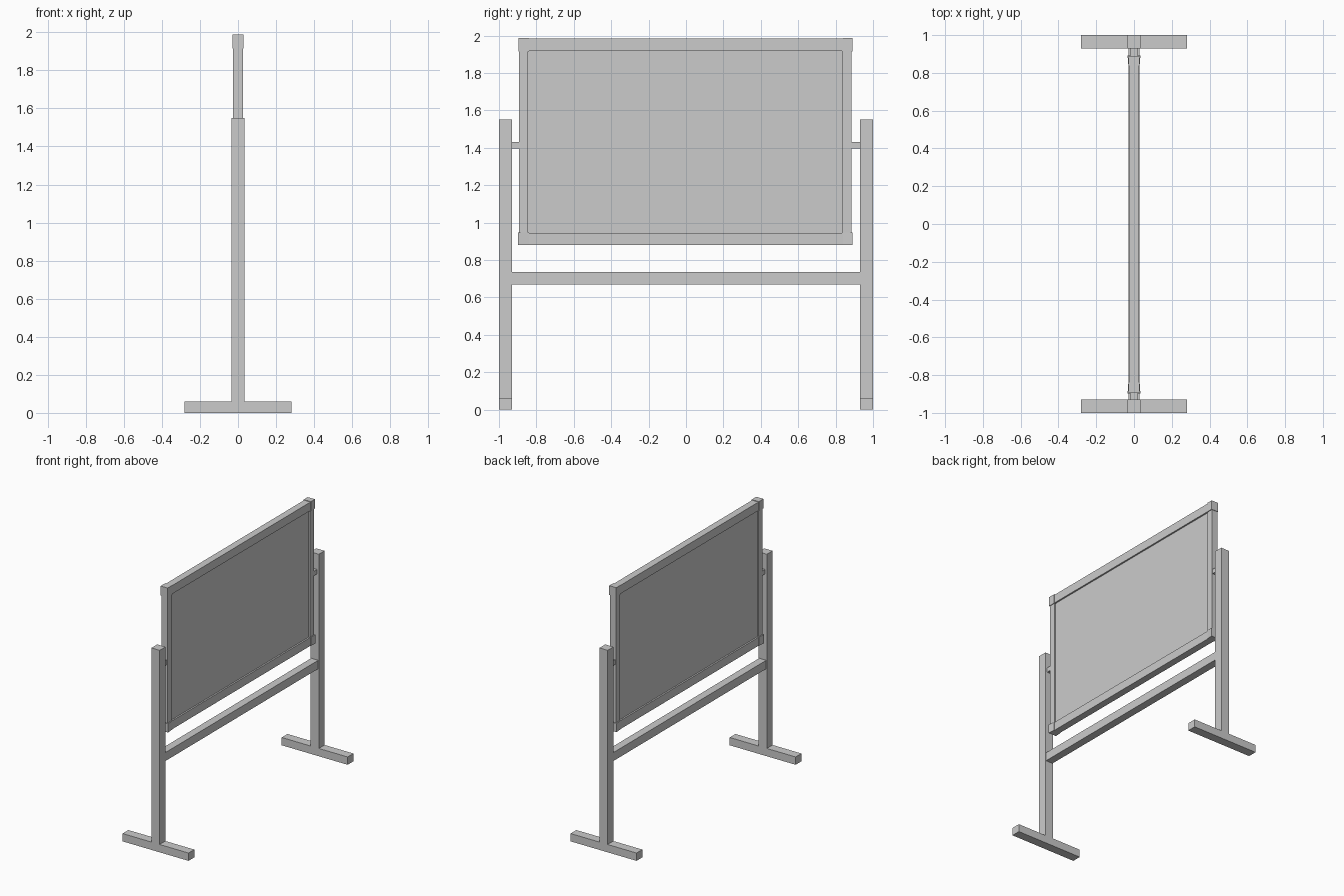
import bpy, bmesh

if "Cube" in bpy.data.objects:
    bpy.data.objects.remove(bpy.data.objects["Cube"])


def box(name, x, y, z, taper=1.0):
    """Box from (min, max) ranges; taper scales x at the end nearest y = 0."""
    bm = bmesh.new()
    bmesh.ops.create_cube(bm, size=1)
    inner = min(y, key=abs)
    for v in bm.verts:
        v.co = [r[0] + (r[1] - r[0]) * (c + 0.5) for c, r in zip(v.co, (x, y, z))]
        if abs(v.co.y - inner) < 1e-5:
            v.co.x *= taper
    me = bpy.data.meshes.new(name)
    bm.to_mesh(me)
    bm.free()
    ob = bpy.data.objects.new(name, me)
    bpy.context.collection.objects.link(ob)
    return ob


def span(side, a, b):
    return tuple(sorted((side * a, side * b)))


for side, label in ((-1, "left"), (1, "right")):
    # Stand: foot, post and pivot peg
    box(f"{label}_foot", (-0.28, 0.28), span(side, 0.93, 1.0), (0, 0.06))
    box(f"{label}_post", (-0.035, 0.035), span(side, 0.93, 1.0), (0.06, 1.55))
    box(f"{label}_pivot", (-0.02, 0.02), span(side, 0.88, 0.93), (1.395, 1.43))

    # Board frame stile and corner caps
    inner = 0.845 if side < 0 else 0.835
    outer = 0.892 if side < 0 else 0.885
    box(f"{label}_stile", (-0.025, 0.025), span(side, inner, outer), (0.94, 1.92))
    box(f"{label}_top_cap", (-0.03, 0.03), span(side, 0.84, outer + 0.004), (1.915, 1.987))
    box(f"{label}_bottom_cap", (-0.034, 0.034), span(side, 0.84, outer + 0.006),
        (0.88, 0.947), 0.88)

# Horizontal rails of the board frame
box("top_rail", (-0.027, 0.027), (-0.845, 0.845), (1.918, 1.983))
box("bottom_rail", (-0.027, 0.027), (-0.845, 0.845), (0.88, 0.945))

# Writing panel, recessed in the frame
box("writing_panel", (-0.015, 0.015), (-0.85, 0.84), (0.94, 1.925))

# Lower crossbar between the posts
box("crossbar", (-0.03, 0.03), (-0.93, 0.93), (0.67, 0.735))
